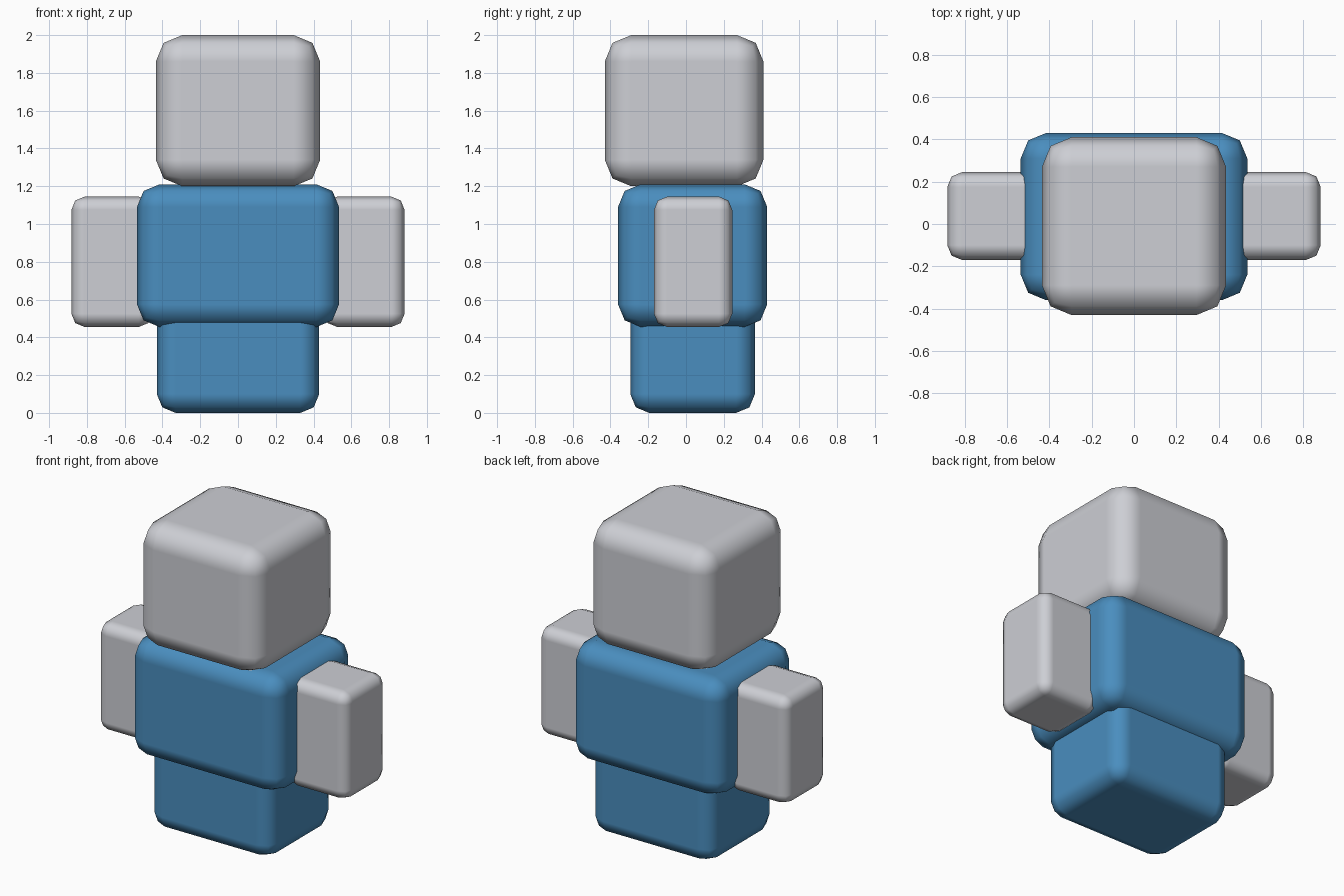
import bpy
from mathutils import Vector

cube = bpy.data.objects.get("Cube")
if cube:
    bpy.data.objects.remove(cube, do_unlink=True)


def make_material(name, rgb):
    mat = bpy.data.materials.new(name)
    mat.use_nodes = True
    colour = (*rgb, 1.0)
    mat.diffuse_color = colour
    mat.node_tree.nodes["Principled BSDF"].inputs["Base Color"].default_value = colour
    return mat


def soft_box(name, low, high, radius, mat):
    """Box between two corners with rounded, smooth-shaded edges."""
    low, high = Vector(low), Vector(high)
    bpy.ops.mesh.primitive_cube_add(size=1, location=(low + high) / 2)
    obj = bpy.context.object
    obj.name = name
    obj.scale = high - low
    bpy.ops.object.transform_apply(location=False, rotation=False, scale=True)
    obj.data.materials.append(mat)
    bpy.ops.object.shade_smooth()
    bevel = obj.modifiers.new("rounded_edges", 'BEVEL')
    bevel.width = radius
    bevel.segments = 2
    bevel.harden_normals = True
    return obj


grey = make_material("light_grey", (0.61, 0.62, 0.66))
blue = make_material("blue", (0.068, 0.27, 0.52))

# Head, torso and lower body
soft_box("head", (-0.435, -0.43, 1.2), (0.435, 0.41, 2.0), 0.14, grey)
soft_box("torso", (-0.535, -0.36, 0.455), (0.535, 0.43, 1.21), 0.12, blue)
soft_box("lower_body", (-0.43, -0.295, 0), (0.43, 0.365, 0.68), 0.10, blue)

# Arms, sunk slightly into the torso sides
for side, sign in (("left", 1), ("right", -1)):
    xs = sorted((sign * 0.455, sign * 0.882))
    soft_box(side + "_arm", (xs[0], -0.17, 0.455), (xs[1], 0.245, 1.145), 0.07, grey)
